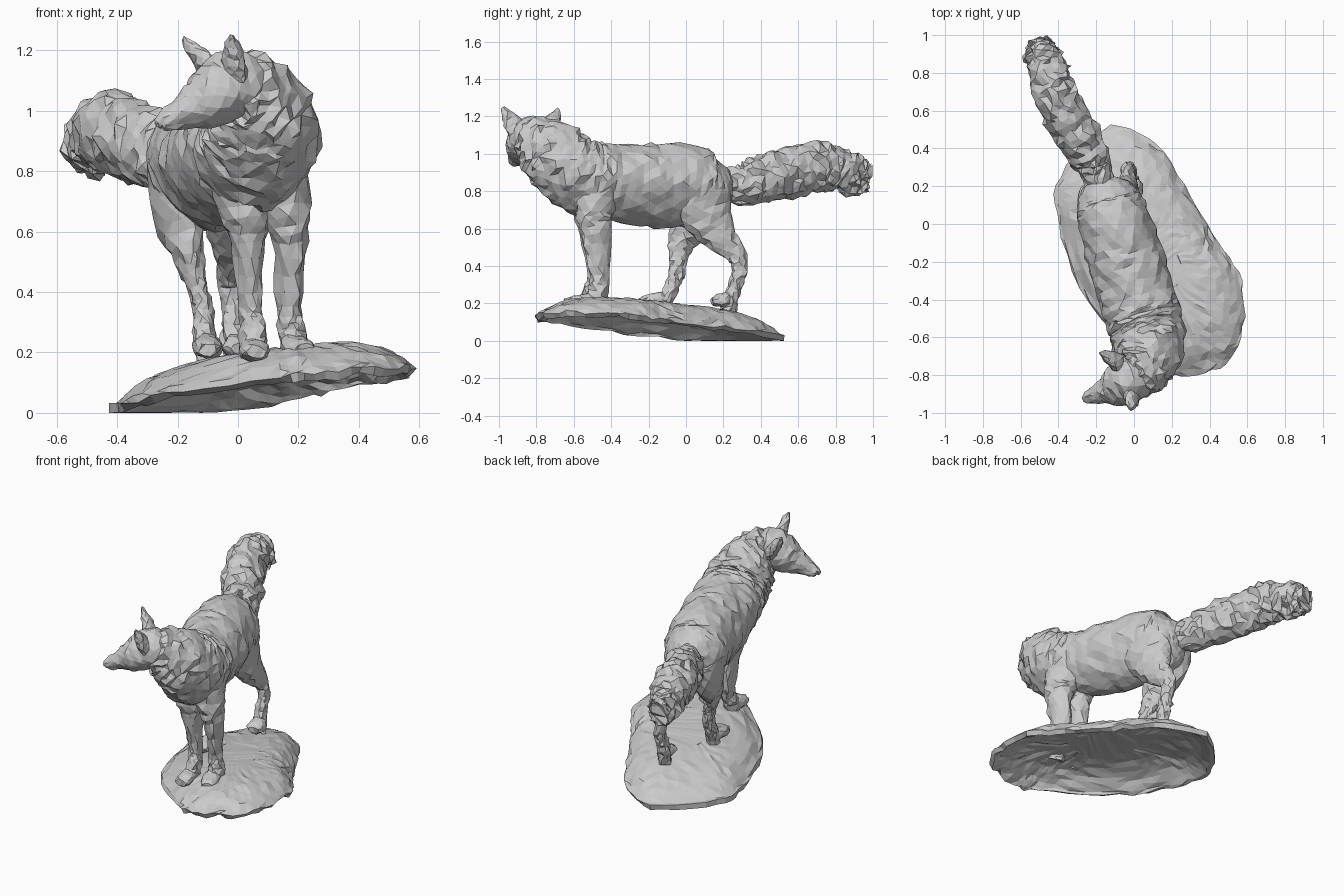
import bpy, bmesh, random
from math import sin, cos, pi
from mathutils import Vector

random.seed(7)
if "Cube" in bpy.data.objects:
    bpy.data.objects.remove(bpy.data.objects["Cube"])


def spline(points, steps, closed=False):
    """Catmull-Rom interpolation through tuples of any length."""
    pts = [Vector(p) for p in points]
    count = len(pts)

    def pick(i):
        return pts[i % count] if closed else pts[min(max(i, 0), count - 1)]

    out = []
    for i in range(count if closed else count - 1):
        before, start, end, after = (pick(i + k) for k in (-1, 0, 1, 2))
        leave, arrive = (end - before) / 2, (after - start) / 2
        for s in range(steps):
            t = s / steps
            ease = t * t * (3 - 2 * t)
            out.append(start.lerp(end, ease) + leave * t * (1 - t) ** 2
                       - arrive * t * t * (1 - t))
    return out if closed else out + [pts[-1]]


def finish(name, bm):
    bmesh.ops.recalc_face_normals(bm, faces=bm.faces[:])
    bmesh.ops.triangulate(bm, faces=bm.faces[:])
    mesh = bpy.data.meshes.new(name)
    bm.to_mesh(mesh)
    bm.free()
    obj = bpy.data.objects.new(name, mesh)
    bpy.context.collection.objects.link(obj)
    return obj


def bridge(bm, first, second):
    """Join two rings of equal length with a band of quads."""
    for k in range(len(first)):
        j = (k + 1) % len(first)
        bm.faces.new((first[k], first[j], second[j], second[k]))


def loft(name, stations, side, sides=12, steps=4, fur=(.006, .006), keel=0):
    """Skin oval rings along a path; a station is x, y, z, half width, half depth.
    Fur roughness blends from first to last ring; keel narrows the underside."""
    rings = spline(stations, steps)
    centres = [ring.to_3d() if len(ring) == 3 else Vector(ring[:3]) for ring in rings]
    side = Vector(side).normalized()
    bm = bmesh.new()
    loops = []
    for i, ring in enumerate(rings):
        along = centres[min(i + 1, len(rings) - 1)] - centres[max(i - 1, 0)]
        along.normalize()
        down = side.cross(along).normalized()
        wide = along.cross(down)
        rough = fur[0] + (fur[1] - fur[0]) * i / len(rings)
        loop = []
        for k in range(sides):
            angle = 2 * pi * (k + (i % 2) / 2) / sides
            narrow = 1 - keel * max(0, sin(angle))
            offset = (wide * cos(angle) * ring[3] * narrow
                      + down * sin(angle) * ring[4])
            shift = Vector([random.uniform(-rough, rough) for axis in "xyz"])
            tuft = random.choice((0, 0, 0, 1)) * rough
            spot = centres[i] + offset + offset.normalized() * tuft + shift
            loop.append(bm.verts.new(spot))
        loops.append(loop)
    for first, second in zip(loops, loops[1:]):
        bridge(bm, first, second)
    bm.faces.new(loops[0])
    bm.faces.new(loops[-1])
    return finish(name, bm)


BODY_SIDE = (.95, .31, 0)
HEAD_SIDE = (.42, -.91, 0)
TAIL_SIDE = (.92, .4, 0)

# Body from the smooth rump to the shaggy chest and neck
loft("torso_and_neck", [
    (-.18, .25, .82, .03, .04), (-.17, .21, .82, .11, .12),
    (-.14, .12, .81, .17, .2), (-.1, 0, .83, .19, .22),
    (-.04, -.2, .83, .2, .22), (.02, -.4, .85, .2, .2),
    (.06, -.53, .87, .2, .2), (.08, -.63, .92, .19, .19),
    (.07, -.72, 1, .17, .18), (.03, -.8, 1.06, .13, .14),
    (-.02, -.84, 1.08, .08, .09)],
    BODY_SIDE, sides=24, steps=5, fur=(.003, .013), keel=.2)

# Head turned to one side, tapering to the muzzle
loft("head", [
    (.07, -.78, 1.1, .05, .05), (.02, -.81, 1.1, .11, .1),
    (-.05, -.84, 1.07, .12, .11), (-.11, -.87, 1.03, .1, .09),
    (-.17, -.89, 1, .06, .06), (-.25, -.92, .96, .03, .03),
    (-.26, -.92, .95, .01, .01)],
    HEAD_SIDE, sides=14, steps=3, fur=(.008, .002))

# Ears
for name, base, tip in (("left_ear", (-.01, -.9, 1.12), (-.02, -.98, 1.25)),
                        ("right_ear", (-.07, -.74, 1.11), (-.18, -.68, 1.24))):
    base, tip = Vector(base), Vector(tip)
    widths = [(t / 4, .06 - .053 * (t / 4) ** 2) for t in range(5)]
    loft(name, [(*base.lerp(tip, t), w, w * .6) for t, w in widths],
         HEAD_SIDE, sides=8, steps=2, fur=(.004, .004))

# Bushy tail
loft("tail", [
    (-.15, .14, .86, .06, .07), (-.2, .28, .83, .08, .1),
    (-.26, .4, .86, .11, .12), (-.35, .55, .9, .11, .13),
    (-.42, .7, .93, .11, .13), (-.46, .82, .92, .1, .11),
    (-.49, .92, .88, .08, .1), (-.5, .98, .87, .05, .06)],
    TAIL_SIDE, sides=18, steps=5, fur=(.01, .014))

# Legs: each pair shares heights and thicknesses, each leg has its own path
FRONT = [(.86, .1, .13), (.68, .085, .1), (.57, .055, .08),
         (.35, .037, .055), (.26, .042, .053), (.18, .042, .055)]
HIND = [(.82, .11, .16), (.66, .08, .14), (.54, .05, .08), (.44, .034, .05),
        (.35, .03, .04), (.26, .036, .04), (.16, .035, .04)]
LEGS = {
    "front_left": (FRONT, [(.13, -.46), (.15, -.49), (.17, -.48), (.17, -.46),
                           (.18, -.47), (.18, -.5)], (.22, -.62, .21)),
    "front_right": (FRONT, [(-.02, -.47), (.02, -.5), (.03, -.49), (.04, -.47),
                            (.05, -.5), (.05, -.53)], (.06, -.65, .2)),
    "hind_left": (HIND, [(-.04, .06), (-.04, .12), (-.03, .2), (-.03, .28),
                         (-.02, .28), (-.02, .25), (-.01, .22)], (.01, .14, .21)),
    "hind_right": (HIND, [(-.19, .08), (-.19, .04), (-.17, -.02), (-.14, -.04),
                          (-.12, -.05), (-.11, -.09), (-.1, -.13)], (-.1, -.25, .21)),
}
for name, (profile, path, toe) in LEGS.items():
    loft(name + "_leg", [(*spot, *size) for spot, size in zip(path, profile)],
         BODY_SIDE)
    toe = Vector(toe)
    heel = Vector((*path[-1], toe.z + .01))
    paw = ((-.3, .02, .02), (0, .044, .04), (.6, .05, .034), (1, .03, .02))
    loft(name + "_paw", [(*heel.lerp(toe, t), w, h) for t, w, h in paw],
         BODY_SIDE, sides=10, steps=2, fur=(.004, .004))

# Domed ground slab, hollow underneath
outline = spline([
    (.57, -.3), (.45, -.1), (.3, .15), (.12, .42), (-.12, .52), (-.39, .25),
    (-.4, 0), (-.24, -.42), (.1, -.75), (.25, -.8), (.45, -.76), (.57, -.6)],
    5, closed=True)
centre = Vector((.1, -.15))
bm = bmesh.new()


def ground(flat, reach):
    """Height of the slab, tilted to one side and steeper near the rim."""
    rough = reach * random.uniform(-.009, .009)
    height = .06 + flat.x * .1 - flat.y * .06 + .12 * (1 - reach ** 4.5) + rough
    return bm.verts.new((*flat, max(height, .032)))


previous = None
RINGS = 10
for step in range(RINGS):
    reach = 1 - .8 * (1 - (step + 1) / RINGS) ** 1.4
    ring = []
    for edge in outline:
        wobble = reach * reach * random.uniform(-.02, .015)
        ring.append(ground(centre.lerp(edge, reach + wobble), reach))
    if previous:
        bridge(bm, previous, ring)
    else:
        bm.faces.new(ring)
    previous = ring
slab = finish("ground_slab", bm)
shell = slab.modifiers.new("thickness", "SOLIDIFY")
shell.thickness = .032
shell.offset = -1
